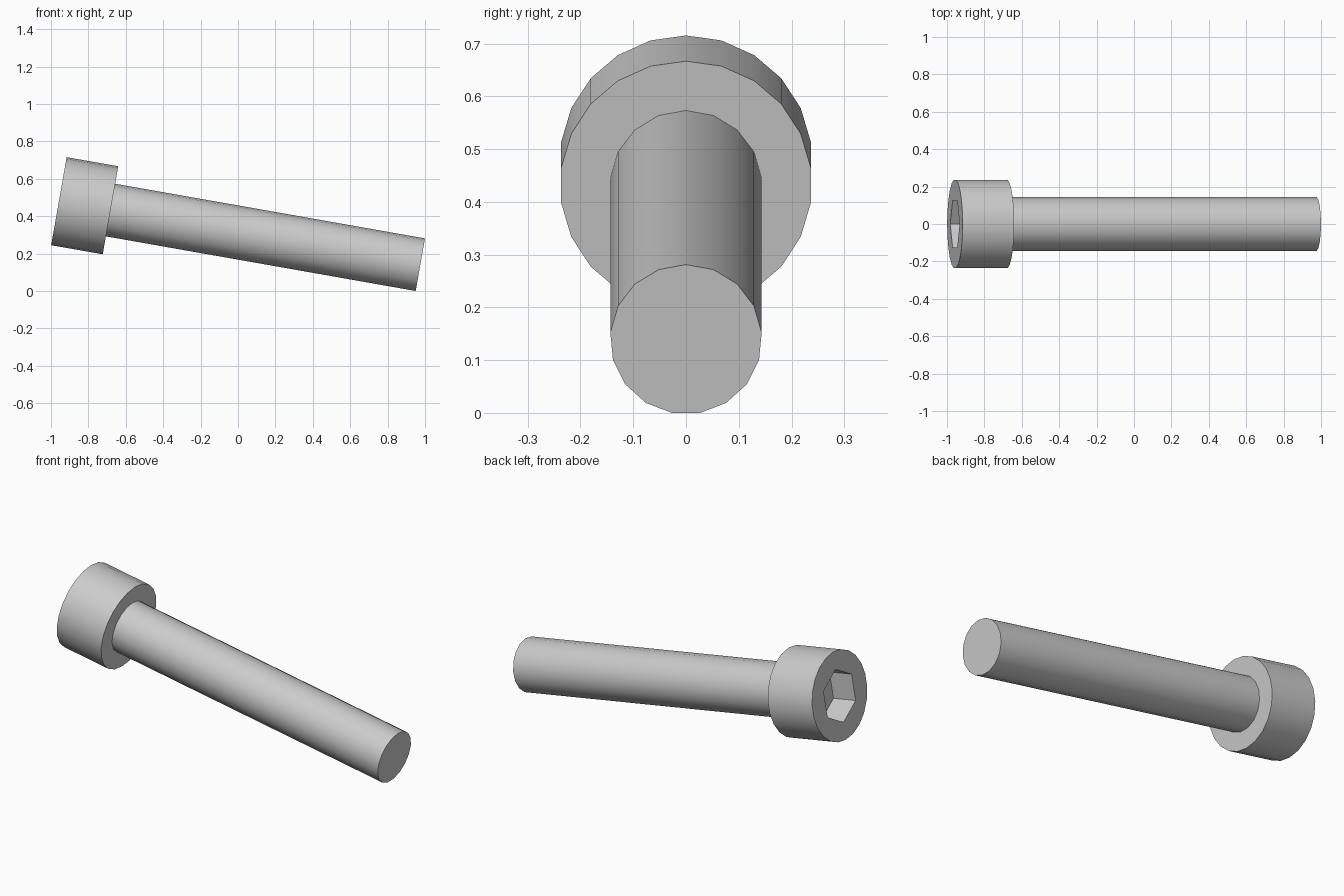
import bpy, bmesh
from math import pi, sin, cos, radians
from mathutils import Matrix

cube = bpy.data.objects.get("Cube")
if cube:
    bpy.data.objects.remove(cube, do_unlink=True)

HEAD_R, HEAD_LEN, HEAD_SIDES = 0.239, 0.28, 22
SHANK_R, SHANK_SIDES = 0.144, 17
SOCKET_R, SOCKET_DEPTH = 0.144, 0.14
LENGTH = 1.962

# The bolt is built along local z from the head face, then tilted nose-down
TILT = Matrix.Translation((-0.9575, 0, 0.48)) @ Matrix.Rotation(radians(100), 4, 'Y')

steel = bpy.data.materials.new("steel grey")
steel.use_nodes = True
grey = (0.6, 0.6, 0.6, 1)
steel.diffuse_color = grey
steel.node_tree.nodes["Principled BSDF"].inputs["Base Color"].default_value = grey


def ring(bm, radius, sides, z):
    """Closed loop of vertices and edges; the first vertex ends up on top."""
    angles = [2 * pi * i / sides for i in range(sides)]
    verts = [bm.verts.new((-radius * cos(a), radius * sin(a), z)) for a in angles]
    edges = [bm.edges.new((verts[i - 1], verts[i])) for i in range(sides)]
    return verts, edges


def wall(bm, a, b):
    """Side faces between two rings of equal count."""
    for i in range(len(a[0])):
        bm.faces.new((a[0][i - 1], a[0][i], b[0][i], b[0][i - 1]))


def annulus(bm, outer, inner):
    """Flat face with a hole."""
    bmesh.ops.triangle_fill(bm, use_beauty=True, edges=outer[1] + inner[1])


def finish(bm, name):
    bmesh.ops.recalc_face_normals(bm, faces=bm.faces)
    mesh = bpy.data.meshes.new(name)
    bm.to_mesh(mesh)
    bm.free()
    mesh.transform(TILT)
    mesh.materials.append(steel)
    obj = bpy.data.objects.new(name, mesh)
    bpy.context.collection.objects.link(obj)
    bpy.ops.object.select_all(action='DESELECT')
    obj.select_set(True)
    bpy.context.view_layer.objects.active = obj
    bpy.ops.object.shade_smooth_by_angle(angle=radians(30))


# Cylindrical head with hexagonal socket
bm = bmesh.new()
face_rim = ring(bm, HEAD_R, HEAD_SIDES, 0)
under_rim = ring(bm, HEAD_R, HEAD_SIDES, HEAD_LEN)
socket_rim = ring(bm, SOCKET_R, 6, 0)
socket_floor = ring(bm, SOCKET_R, 6, SOCKET_DEPTH)
neck = ring(bm, SHANK_R, SHANK_SIDES, HEAD_LEN)
wall(bm, face_rim, under_rim)
wall(bm, socket_rim, socket_floor)
bm.faces.new(socket_floor[0])
annulus(bm, face_rim, socket_rim)
annulus(bm, under_rim, neck)
finish(bm, "bolt_head")

# Plain shank with flat end
bm = bmesh.new()
start = ring(bm, SHANK_R, SHANK_SIDES, HEAD_LEN)
end = ring(bm, SHANK_R, SHANK_SIDES, LENGTH)
wall(bm, start, end)
bm.faces.new(end[0])
finish(bm, "bolt_shank")
